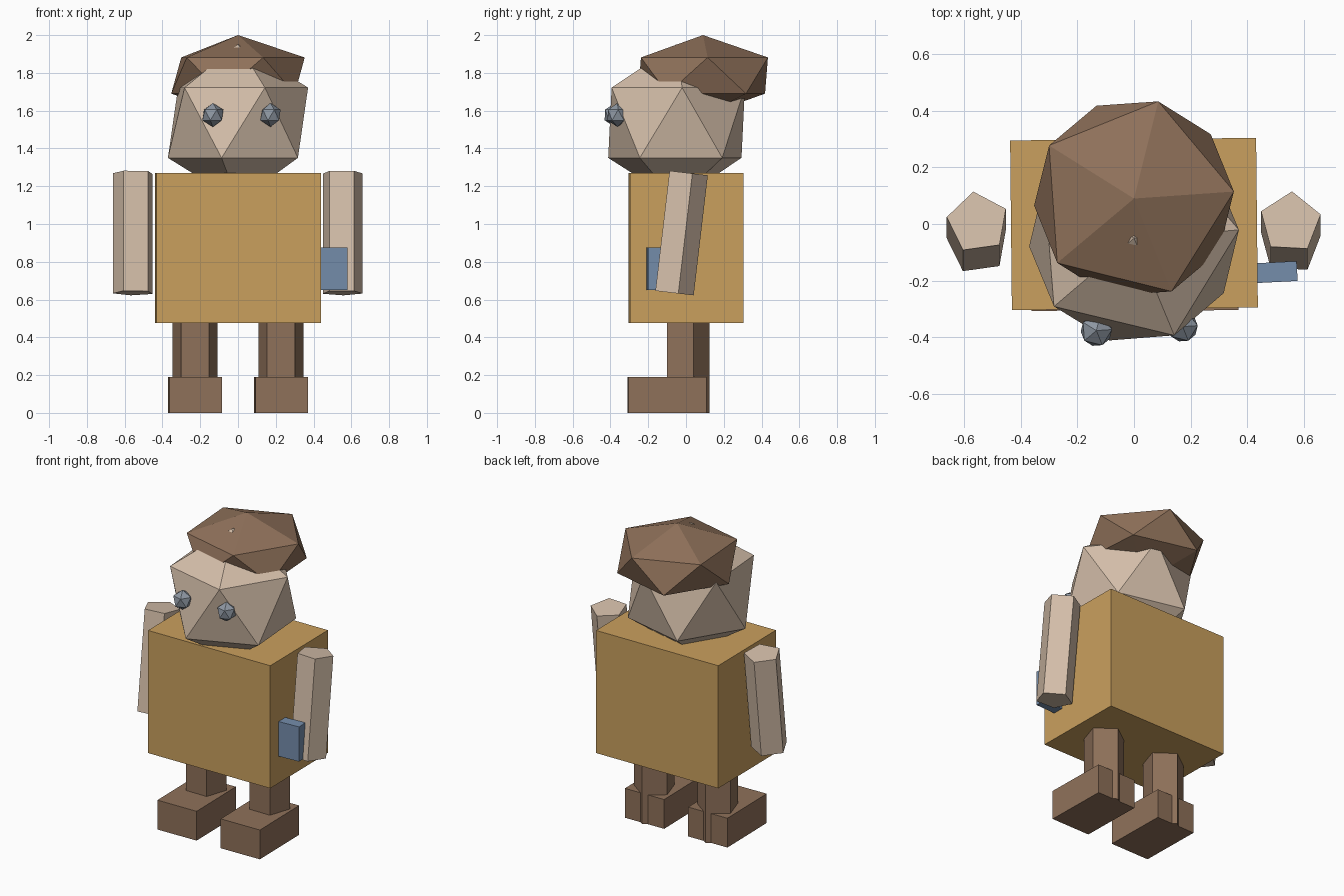
import bpy
from math import radians

cube = bpy.data.objects.get("Cube")
if cube:
    bpy.data.objects.remove(cube, do_unlink=True)


def srgb(r, g, b):
    return tuple(((c / 255 + 0.055) / 1.055) ** 2.4 for c in (r, g, b)) + (1.0,)


def material(name, *rgb):
    mat = bpy.data.materials.new(name)
    mat.use_nodes = True
    mat.diffuse_color = srgb(*rgb)
    bsdf = next(n for n in mat.node_tree.nodes if n.type == "BSDF_PRINCIPLED")
    bsdf.inputs["Base Color"].default_value = srgb(*rgb)
    return mat


ochre = material("ochre cloth", 202, 160, 94)
skin = material("pale skin", 213, 191, 170)
brown = material("warm brown", 143, 113, 90)
grey = material("eye grey", 142, 151, 162)
blue = material("dusty blue", 117, 141, 171)


def finish(name, mat, scale):
    """Name the new part, bake its size and colour it."""
    obj = bpy.context.object
    obj.name = obj.data.name = name
    obj.scale = scale
    bpy.ops.object.transform_apply(location=False, rotation=False, scale=True)
    obj.data.materials.append(mat)
    return obj


def block(name, mat, centre, size, turn=0):
    bpy.ops.mesh.primitive_cube_add(size=1, location=centre, rotation=(0, 0, radians(turn)))
    return finish(name, mat, size)


def gem(name, mat, centre, radii, turn=0):
    bpy.ops.mesh.primitive_ico_sphere_add(
        subdivisions=1, radius=1, location=centre, rotation=(0, 0, radians(turn)))
    return finish(name, mat, radii)


def limb(name, mat, centre, radius, length, tilt=0, turn=0):
    """Five-sided prism, spun on its axis and then tilted forwards."""
    bpy.ops.mesh.primitive_cylinder_add(
        vertices=5, radius=radius, depth=length, location=centre)
    obj = finish(name, mat, (1, 1, 1))
    obj.rotation_mode = "ZYX"
    obj.rotation_euler = (radians(tilt), 0, radians(turn))
    return obj


# Torso
block("torso", ochre, (0, 0, 0.873), (0.87, 0.60, 0.795), 0.6)

# Head and hair
gem("head", skin, (0, -0.05, 1.536), (0.416, 0.416, 0.416), 4.5)
gem("hair", brown, (0, 0.09, 1.786), (0.396, 0.396, 0.214), 4)

# Eyes
gem("right_eye", grey, (-0.133, -0.377, 1.577), (0.062, 0.062, 0.063), 4)
gem("left_eye", grey, (0.172, -0.363, 1.577), (0.060, 0.060, 0.063), 4)

# Legs, feet and arms
for side, s, spin in (("right", -1, 8), ("left", 1, -3)):
    limb(side + "_leg", brown, (s * 0.227, 0, 0.26), 0.125, 0.52)
    block(side + "_foot", brown, (s * 0.227, -0.1, 0.095), (0.278, 0.412, 0.19), 1)
    limb(side + "_arm", skin, (s * 0.553, -0.032, 0.953), 0.111, 0.64, -6.7, spin)

# Small case held by the left hand
block("hand_case", blue, (0.506, -0.17, 0.763), (0.142, 0.07, 0.225), 3)
